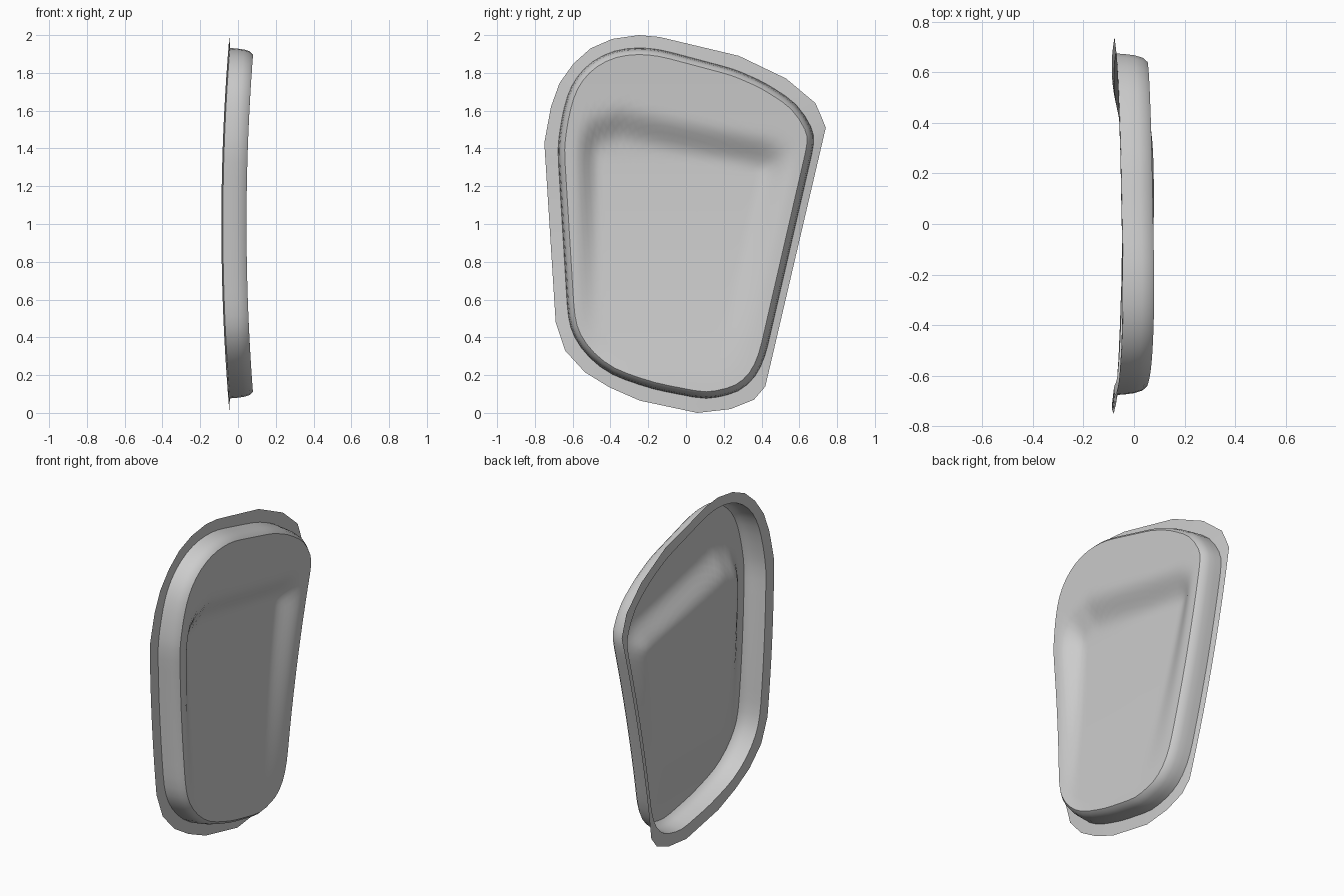
import bpy, bmesh, math
from mathutils import Vector

cube = bpy.data.objects.get("Cube")
if cube:
    bpy.data.objects.remove(cube)

# Matching outlines in (y, z): flange edge and foot of the wall
FLANGE = [(.06, 0), (.235, .02), (.36, .07), (.42, .14), (.74, 1.51), (.72, 1.56),
          (.685, 1.64), (.53, 1.77), (.28, 1.89), (-.14, 1.99), (-.25, 2), (-.39, 1.98),
          (-.505, 1.93), (-.595, 1.85), (-.67, 1.745), (-.715, 1.62), (-.75, 1.43),
          (-.69, .48), (-.64, .33), (-.535, .215), (-.405, .135), (-.245, .065)]
FOOT = [(.11, .07), (.28, .11), (.37, .19), (.42, .30), (.68, 1.43), (.67, 1.51),
        (.585, 1.64), (.415, 1.75), (.255, 1.82), (-.14, 1.925), (-.255, 1.935), (-.38, 1.92),
        (-.495, 1.865), (-.58, 1.78), (-.63, 1.68), (-.66, 1.55), (-.68, 1.40),
        (-.625, .505), (-.595, .40), (-.515, .29), (-.395, .20), (-.175, .125)]
WALL = [(.003, .3), (.008, .6), (.018, .85), (.035, 1)]  # inset, share of height
CENTRE = Vector((-.03, 1.0))
RINGS = 24


def smooth(a, b, v):
    t = max(0, min(1, (v - a) / (b - a)))
    return t * t * (3 - 2 * t)


def flange_x(z):
    return -.088 + .043 * (z - 1) ** 2


def rim_x(z):
    return .045 + .043 * (z - 1) ** 2


def dip(y, z):
    """Depth of the hollow pressed into the face."""
    top = 1.58 - .2 * (y + .2) - .5 * max(0, -.35 - y)
    upper = 1 - smooth(top - .18, top + .02, z)
    fade = max(0, min(1, (z - .2) / 1.15))
    left = smooth(-.59, -.46, y)
    right = smooth(.07, .26, .68 - (1.43 - z) * .23 - y)
    return .075 * upper * fade * left * right


def subdivide(points, counts):
    out = []
    for i, n in enumerate(counts):
        a, b = Vector(points[i]), Vector(points[(i + 1) % len(points)])
        out += [a.lerp(b, k / n) for k in range(n)]
    return out


def relax(pts):
    n = len(pts)
    return [pts[i] * .5 + (pts[i - 1] + pts[(i + 1) % n]) * .25 for i in range(n)]


def inset(pts, d):
    n, out = len(pts), []
    for i, p in enumerate(pts):
        t = (pts[(i + 1) % n] - pts[i - 1]).normalized()
        out.append(p + Vector((-t.y, t.x)) * d)
    return out


counts = []
for i, p in enumerate(FLANGE):
    length = (Vector(FLANGE[(i + 1) % len(FLANGE)]) - Vector(p)).length
    counts.append(max(2, math.ceil(length / .08)))
edge = subdivide(FLANGE, counts)
foot = relax(subdivide(FOOT, counts))

# Flange, then wall with rounded shoulder
rings = [[(flange_x(p.y), p.x, p.y) for p in edge],
         [(flange_x(p.y) + .008, p.x, p.y) for p in foot]]
for d, share in WALL:
    ring = inset(foot, d)
    rings.append([(flange_x(p.y) + .008 + share * (rim_x(p.y) - flange_x(p.y) - .008),
                   p.x, p.y) for p in ring])

# Face with the hollow, as shrinking rings
rim = inset(foot, WALL[-1][0])
for k in range(1, RINGS):
    ring = [p.lerp(CENTRE, k / RINGS) for p in rim]
    rings.append([(rim_x(p.y) - dip(p.x, p.y), p.x, p.y) for p in ring])

bm = bmesh.new()
loops = [[bm.verts.new(c) for c in ring] for ring in rings]
n = len(edge)
for a, b in zip(loops, loops[1:]):
    for i in range(n):
        j = (i + 1) % n
        bm.faces.new((a[i], a[j], b[j], b[i]))
mid = bm.verts.new((rim_x(CENTRE.y) - dip(*CENTRE), *CENTRE))
for i in range(n):
    bm.faces.new((loops[-1][i], loops[-1][(i + 1) % n], mid))

mesh = bpy.data.meshes.new("pressed_panel")
bm.to_mesh(mesh)
bm.free()
panel = bpy.data.objects.new("pressed_panel", mesh)
bpy.context.collection.objects.link(panel)

# Plain grey
grey = bpy.data.materials.new("light_grey")
grey.use_nodes = True
colour = (.604, .604, .604, 1)
grey.diffuse_color = colour
grey.node_tree.nodes["Principled BSDF"].inputs["Base Color"].default_value = colour
mesh.materials.append(grey)

bpy.ops.object.select_all(action='DESELECT')
panel.select_set(True)
bpy.context.view_layer.objects.active = panel
bpy.ops.object.shade_smooth_by_angle(angle=math.radians(30))
